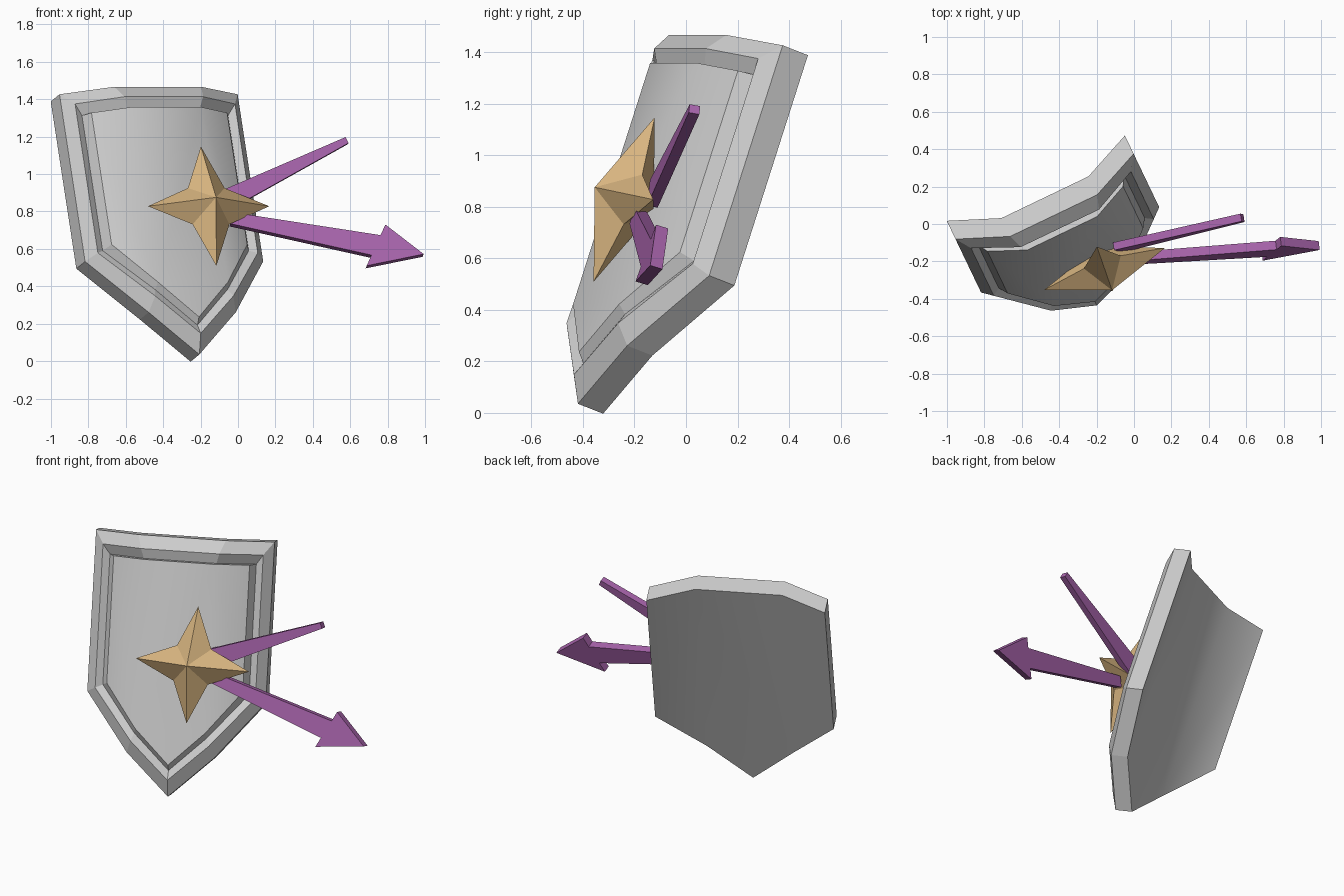
import bpy, bmesh
from math import radians
from mathutils import Vector, Matrix

if "Cube" in bpy.data.objects:
    bpy.data.objects.remove(bpy.data.objects["Cube"])


def material(name, color):
    m = bpy.data.materials.new(name)
    m.diffuse_color = (*color, 1)
    m.use_nodes = True
    m.node_tree.nodes["Principled BSDF"].inputs["Base Color"].default_value = m.diffuse_color
    return m


def finish(name, bm, mat=None, matrix=Matrix()):
    bmesh.ops.recalc_face_normals(bm, faces=bm.faces)
    bm.transform(matrix)
    me = bpy.data.meshes.new(name)
    bm.to_mesh(me)
    bm.free()
    ob = bpy.data.objects.new(name, me)
    bpy.context.collection.objects.link(ob)
    if mat:
        me.materials.append(mat)
    return ob


def placed(loc, yaw, tilt):
    # local x = right, -y = outward, z = up; tilted back, then turned
    return (Matrix.Translation(loc) @ Matrix.Rotation(radians(yaw), 4, 'Z')
            @ Matrix.Rotation(radians(-tilt), 4, 'X'))


gold = material("gold", (0.70, 0.47, 0.22))
purple = material("purple", (0.40, 0.13, 0.42))


# Shield: rings of nine points, from the back edge over the rim to the raised panel
def ring(bm, side, mid, top, low, lowmid, tip, n_side, n_mid):
    pts = [(-side, n_side, top), (-mid, n_mid, top), (mid, n_mid, top), (side, n_side, top),
           (side, n_side, low), (mid, n_mid, lowmid), (0, n_mid + 0.008, tip),
           (-mid, n_mid, lowmid), (-side, n_side, low)]
    return [bm.verts.new((x, -n, z)) for x, n, z in pts]


bm = bmesh.new()
rings = [ring(bm, *p) for p in (
    (0.528, 0.258, 0, -0.948, -1.279, -1.521, 0, 0.12),
    (0.528, 0.258, 0, -0.948, -1.279, -1.521, 0.115, 0.235),
    (0.474, 0.232, -0.075, -0.92, -1.205, -1.42, 0.173, 0.289),
    (0.433, 0.215, -0.134, -0.90, -1.16, -1.365, 0.152, 0.265),
    (0.402, 0.207, -0.137, -0.884, -1.13, -1.33, 0.207, 0.298))]
for a, b in zip(rings, rings[1:]):
    for i in range(9):
        j = (i + 1) % 9
        bm.faces.new((a[i], a[j], b[j], b[i]))
for r in (rings[0], rings[-1]):
    for ids in ((0, 1, 7, 8), (1, 2, 5, 6, 7), (2, 3, 4, 5)):
        bm.faces.new([r[i] for i in ids]).smooth = True
finish("shield", bm, None, placed((-0.525, 0.245, 1.388), 25.6, 19.5))

# Four-pointed star, ridged on both sides
bm = bmesh.new()
outline = []
for i in range(4):
    turn = Matrix.Rotation(radians(90 * i), 3, 'Y')
    outline.append(bm.verts.new(turn @ Vector((0, 0, 0.343))))
    outline.append(bm.verts.new(turn @ Vector((0.104, 0, 0.104))))
for y in (-0.13, 0.13):
    apex = bm.verts.new((0, y, 0))
    for i in range(8):
        bm.faces.new((apex, outline[i], outline[(i + 1) % 8]))
finish("star", bm, gold, placed((-0.157, -0.24, 0.828), 19.2, 21.5))


# Flat bars: outline of (distance along, half-width across) pairs, mirrored and thickened
def bar(name, start, end, across, profile, thick):
    start, d, across = Vector(start), Vector(end) - Vector(start), Vector(across)
    off = d.cross(across).normalized() * thick / 2
    pts = [(t, w) for t, w in profile] + [(t, -w) for t, w in reversed(profile) if w > 0]
    bm = bmesh.new()
    front, back = [[bm.verts.new(start + d * t + across * w + off * s) for t, w in pts]
                   for s in (1, -1)]
    bm.faces.new(front)
    bm.faces.new(back)
    n = len(pts)
    for i in range(n):
        j = (i + 1) % n
        bm.faces.new((front[i], front[j], back[j], back[i]))
    finish(name, bm, purple)


bar("upper_streak", (-0.085, -0.125, 0.85), (0.58, 0.033, 1.178), (-0.44, 0.10, 0.89),
    [(0, 0.056), (1, 0.018)], 0.042)
bar("arrow", (-0.03, -0.185, 0.757), (0.99, -0.115, 0.565), (0.39, 0.31, 0.86),
    [(0, 0.034), (0.75, 0.062), (0.75, 0.128), (1, 0)], 0.05)
